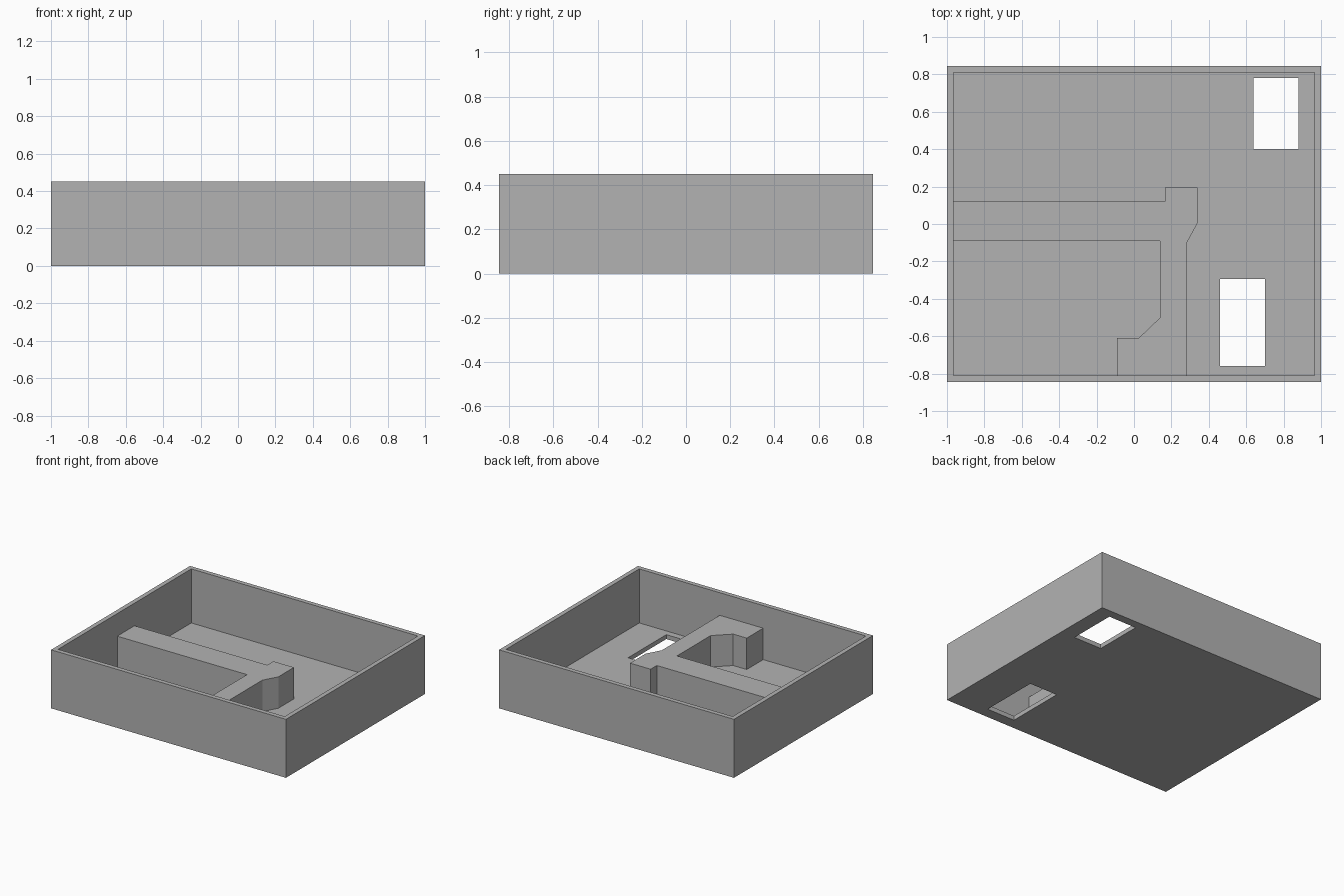
import bpy, bmesh

if "Cube" in bpy.data.objects:
    bpy.data.objects.remove(bpy.data.objects["Cube"])

WALL, FLOOR = 0.035, 0.034
grey = bpy.data.materials.new("plain grey")
grey.diffuse_color = (0.45, 0.45, 0.45, 1)
grey.use_nodes = True
grey.node_tree.nodes["Principled BSDF"].inputs["Base Color"].default_value = grey.diffuse_color


def prism(name, outline, z0, z1):
    """Extrude a counter-clockwise outline between two heights."""
    bm = bmesh.new()
    face = bm.faces.new([bm.verts.new((x, y, z0)) for x, y in outline])
    up = bmesh.ops.extrude_face_region(bm, geom=[face])["geom"]
    for v in up:
        if isinstance(v, bmesh.types.BMVert):
            v.co.z = z1
    bmesh.ops.recalc_face_normals(bm, faces=bm.faces)
    mesh = bpy.data.meshes.new(name)
    bm.to_mesh(mesh)
    bm.free()
    mesh.materials.append(grey)
    obj = bpy.data.objects.new(name, mesh)
    bpy.context.collection.objects.link(obj)
    return obj


def box(name, x0, x1, y0, y1, z0, z1):
    return prism(name, [(x0, y0), (x1, y0), (x1, y1), (x0, y1)], z0, z1)


def combine(target, tool, operation):
    """Apply a boolean and remove the tool object."""
    mod = target.modifiers.new(operation, "BOOLEAN")
    mod.operation, mod.solver, mod.object = operation, "EXACT", tool
    bpy.context.view_layer.objects.active = target
    bpy.ops.object.modifier_apply(modifier=mod.name)
    bpy.data.objects.remove(tool)


# Open tray with thin walls
tray = box("tray", -1, 1, -0.845, 0.845, 0, 0.45)
combine(tray, box("cavity", -1 + WALL, 1 - WALL, -0.845 + WALL, 0.845 - WALL, FLOOR, 0.6), "DIFFERENCE")

# Raised divider, sunk slightly into the walls and floor
divider = [(-0.98, 0.12), (-0.98, -0.09), (0.14, -0.09), (0.14, -0.50), (0.025, -0.61),
           (-0.09, -0.61), (-0.09, -0.83), (0.28, -0.83), (0.28, -0.105), (0.34, 0.005),
           (0.34, 0.195), (0.165, 0.195), (0.165, 0.12)]
combine(tray, prism("divider", divider, FLOOR / 2, 0.276), "UNION")

# Rectangular openings through the floor
for x0, x1, y0, y1 in [(0.64, 0.88, 0.40, 0.78), (0.46, 0.70, -0.76, -0.295)]:
    combine(tray, box("opening", x0, x1, y0, y1, -0.1, 0.2), "DIFFERENCE")
